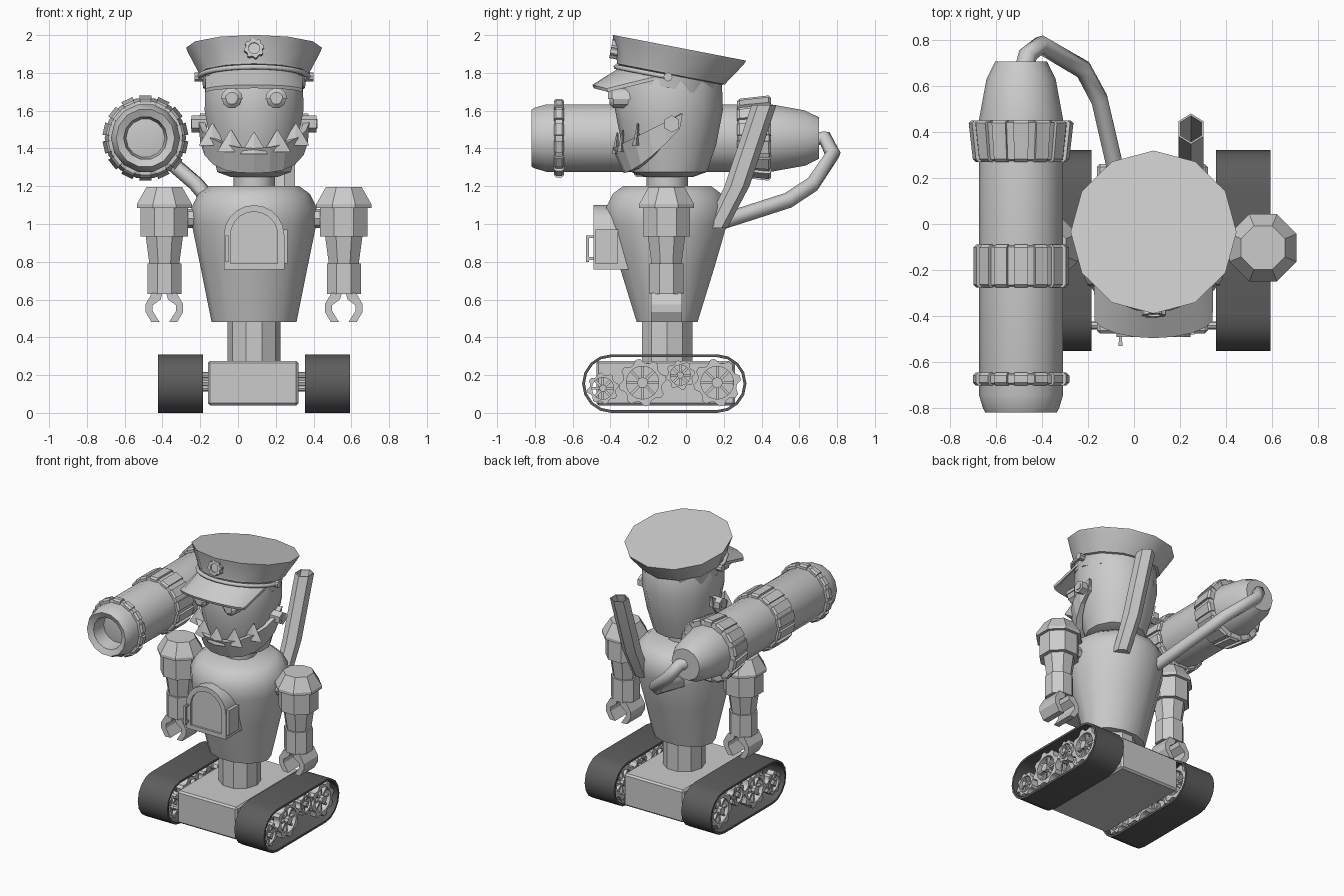
import bpy, bmesh, math
from mathutils import Vector
from math import sin, cos, pi, radians

if "Cube" in bpy.data.objects:
    bpy.data.objects.remove(bpy.data.objects["Cube"])

CX, CY = 0.085, -0.1          # body axis


def loft(name, rings, cap=True, loop=False, smooth=35):
    """Skin a list of equal-length point rings."""
    bm = bmesh.new()
    vs = [[bm.verts.new(p) for p in r] for r in rings]
    n = len(vs[0])
    for k in range(len(vs) if loop else len(vs) - 1):
        a, b = vs[k], vs[(k + 1) % len(vs)]
        for i in range(n):
            bm.faces.new((a[i], a[(i + 1) % n], b[(i + 1) % n], b[i]))
    if cap and not loop:
        bm.faces.new(vs[0])
        bm.faces.new(vs[-1])
    bmesh.ops.recalc_face_normals(bm, faces=bm.faces)
    me = bpy.data.meshes.new(name)
    bm.to_mesh(me)
    bm.free()
    ob = bpy.data.objects.new(name, me)
    bpy.context.collection.objects.link(ob)
    if smooth:
        bpy.ops.object.select_all(action='DESELECT')
        ob.select_set(True)
        bpy.context.view_layer.objects.active = ob
        bpy.ops.object.shade_smooth_by_angle(angle=radians(smooth))
    return ob


def ring(c, r1, r2, n, axis='z', rot=0.0):
    pts = []
    for i in range(n):
        t = rot + 2 * pi * i / n
        a, b = r1 * cos(t), r2 * sin(t)
        d = {'x': (0, a, b), 'y': (a, 0, b), 'z': (a, b, 0)}[axis]
        pts.append(Vector(c) + Vector(d))
    return pts


def box(name, x0, x1, y0, y1, z0, z1):
    return loft(name, [[(x0, y0, z), (x1, y0, z), (x1, y1, z), (x0, y1, z)] for z in (z0, z1)], smooth=0)


def rod(name, a, b, r, n, axis, rot=0.0):
    return loft(name, [ring(a, r, r, n, axis, rot), ring(b, r, r, n, axis, rot)])


def hose(name, pts, r):
    cu = bpy.data.curves.new(name, 'CURVE')
    cu.dimensions, cu.bevel_depth, cu.bevel_resolution, cu.use_fill_caps = '3D', r, 1, True
    sp = cu.splines.new('POLY')
    sp.points.add(len(pts) - 1)
    for p, q in zip(sp.points, pts):
        p.co = (*q, 1)
    ob = bpy.data.objects.new(name, cu)
    bpy.context.collection.objects.link(ob)
    return ob


def gear(name, c, r, half, axis='x', teeth=10, hole=0.82):
    """Toothed annulus around an axis."""
    d = Vector((half, 0, 0) if axis == 'x' else (0, half, 0))

    def outline(f, s, toothed):
        pts = []
        for i in range(teeth * 4):
            t = 2 * pi * (i + 0.5) / (teeth * 4)
            q = r * (f if not toothed or i % 4 > 1 else f * 1.2)
            o = (0, q * cos(t), q * sin(t)) if axis == 'x' else (q * cos(t), 0, q * sin(t))
            pts.append(Vector(c) + Vector(o) + d * s)
        return pts
    return loft(name, [outline(1, -1, 1), outline(1, 1, 1), outline(hole, 1, 0), outline(hole, -1, 0)], loop=True)


# Tracks, wheels and axles
dark = bpy.data.materials.new("track_rubber")
dark.diffuse_color = (0.11, 0.11, 0.11, 1)
dark.use_nodes = True
dark.node_tree.nodes["Principled BSDF"].inputs["Base Color"].default_value = dark.diffuse_color
WHEELS = [(-0.23, 0.16, 0.105), (0.165, 0.16, 0.105), (-0.03, 0.2, 0.065), (-0.44, 0.13, 0.07)]


def belt(x, r):
    pts = []
    for yc, a0 in ((0.165, -90), (-0.395, 90)):
        for i in range(9):
            t = radians(a0 + 22.5 * i)
            pts.append((x, yc + r * cos(t), 0.155 + r * sin(t)))
    return pts


for s in (-1, 1):
    x0, x1 = CX + s * 0.27, CX + s * 0.508
    tr = loft("track_belt", [belt(x0, 0.155), belt(x1, 0.155), belt(x1, 0.14), belt(x0, 0.14)], loop=True)
    tr.data.materials.append(dark)
    for y, z, r in WHEELS:
        for off in (0.32, 0.46):
            xc = CX + s * off
            gear("track_wheel", (xc, y, z), r, 0.025, teeth=8)
            rod("wheel_hub", (xc - 0.035, y, z), (xc + 0.035, y, z), r * 0.28, 8, 'x')
            for k in range(4):
                t = k * pi / 4
                e, w = Vector((0, cos(t), sin(t))) * r * 0.86, Vector((0, -sin(t), cos(t))) * 0.007
                c = Vector((xc, y, z))
                loft("wheel_spoke", [[c + q + e * m + w * n for m, n in ((-1, -1), (1, -1), (1, 1), (-1, 1))]
                                     for q in (Vector((-0.012, 0, 0)), Vector((0.012, 0, 0)))], smooth=0)
for y, z, r in WHEELS:
    rod("axle", (CX - 0.48, y, z), (CX + 0.48, y, z), 0.017, 8, 'x')

# Chassis, waist, torso, neck
ch = box("chassis", -0.16, 0.32, -0.475, 0.26, 0.04, 0.275)
ch.modifiers.new("bevel", 'BEVEL').width = 0.012
rod("waist", (CX, CY, 0.26), (CX, CY, 0.5), 0.14, 10, 'z')
TORSO = [(0.48, .225, .165), (0.78, .285, .26), (1.0, .33, .325), (1.09, .33, .33), (1.16, .295, .295), (1.2, .24, .24)]
loft("torso", [ring((CX, CY, z), a, b, 14, 'z') for z, a, b in TORSO], smooth=50)
rod("neck", (CX, CY, 1.18), (CX, CY, 1.3), 0.11, 12, 'z')


# Arched chest door with handle and hinge
def arch(hw, z0, z1, y):
    return [(CX - hw, y, z0), (CX + hw, y, z0)] + [
        (CX + hw * cos(pi * i / 10), y, z1 - hw * (1 - sin(pi * i / 10))) for i in range(11)]


loft("chest_door", [arch(.16, .76, 1.1, -.3), arch(.16, .76, 1.1, -.49), arch(.125, .79, 1.065, -.49),
                    arch(.125, .79, 1.065, -.475)])
box("door_hinge", .24, .262, -.48, -.36, .79, .97)
box("door_handle", -.067, -.05, -.53, -.513, .8, .94)
for z in (.81, .925):
    box("handle_post", -.065, -.052, -.52, -.47, z, z + .014)

# Arms
for s in (-1, 1):
    ax = CX + s * 0.475
    k = 1 / cos(pi / 8)

    def arm(name, prof):
        loft(name, [ring((ax, CY - .003, z), h * k, h * k, 8, 'z', pi / 8) for z, h in prof], smooth=0)
    arm("shoulder", [(.935, .125), (1.085, .125), (1.085, .146), (1.105, .146), (1.195, .095)])
    arm("upper_arm", [(.78, .078), (.945, .1)])
    arm("forearm", [(.63, .09), (.79, .09)])
    rod("shoulder_joint", (CX + s * .25, CY, 1.03), (CX + s * .38, CY, 1.03), .05, 8, 'x')
    claw = [(.01, .635), (.065, .635), (.1, .575), (.1, .535), (.068, .48), (.025, .48), (.062, .54), (.062, .57), (.02, .6)]
    for f in (-1, 1):
        loft("claw_finger", [[(ax + f * a, y, z) for a, z in claw] for y in (-.185, -.02)], smooth=0)

# Head and eyes
HEAD = [(1.25, .13, .13), (1.275, .2, .2), (1.42, .235, .25), (1.6, .268, .285), (1.76, .266, .28), (1.84, .24, .24)]
loft("head", [ring((CX, -.09, z), a, b, 14, 'z', pi / 2) for z, a, b in HEAD], smooth=50)
for s in (-1, 1):
    ex, ez = CX + s * .118, 1.663
    loft("eye", [ring((ex, y, ez), r, r, 10, 'y') for y, r in ((-.28, .052), (-.385, .052), (-.405, .03))])
    loft("eyelid", [[(ex + r * cos(pi * i / 6), y, ez + r * sin(pi * i / 6)) for i in range(7)]
                    for y, r in ((-.28, .058), (-.392, .058), (-.412, .035))])

# Jaw wrapping the face, teeth, hinge bolts
jaw = []
for i in range(13):
    t = radians(-104 + 208 * i / 12)
    u = (1 - cos(t)) / (1 - cos(radians(104)))

    def P(rx, ry, z):
        return (CX + rx * sin(t), -.09 - ry * cos(t), z)
    zt, zb = 1.40 + .185 * u, 1.27 + .235 * u ** 1.4
    jaw.append([P(.295, .3, zt), P(.27 + .02 * u, .24, zb), P(.225 + .035 * u, .19, zb + .01), P(.262, .26, zt)])
loft("jaw", jaw, smooth=0)
for i in range(5):
    t = radians(-52 + 26 * i)
    c = Vector((CX + .28 * sin(t), -.09 - .283 * cos(t), 1.37 + .12 * (1 - cos(t))))
    loft("tooth", [ring(c, .072, .02, 4, 'z', 0),
                   ring(c + Vector((0, .01, .115)), .004, .004, 4, 'z', 0)], smooth=0).name = "tooth"
for s in (-1, 1):
    rod("jaw_bolt", (CX + s * .25, -.075, 1.53), (CX + s * .33, -.075, 1.53), .045, 6, 'x', pi / 6)
    rod("bolt_end", (CX + s * .28, -.075, 1.53), (CX + s * .335, -.075, 1.53), .025, 8, 'x')

# Tilted peaked cap: crown, cord, badge
CROWN = [(-.22, .27, -.02), (-.15, .278, -.02), (-.145, .292, -.018), (-.13, .297, -.015), (-.025, .35, 0), (0, .36, 0)]
cap = [loft("cap_crown", [ring((0, dy, z), r, r, 12) for z, r, dy in CROWN])]
cap.append(hose("cap_cord", [(.29 * sin(radians(a)), -.02 - .29 * cos(radians(a)), -.163)
                             for a in range(-90, 91, 15)], .014))
cap.append(gear("cap_badge", (0, -.335, -.07), .045, .02, 'y', 8, .65))
cap.append(rod("badge_disc", (0, -.31, -.07), (0, -.345, -.07), .032, 10, 'y'))
for s in (-1, 1):
    cap.append(rod("cord_button", (s * .27, -.03, -.163), (s * .315, -.03, -.163), .024, 8, 'x'))
for ob in cap:
    ob.location, ob.rotation_euler = (CX, -.035, 1.933), (radians(-10.9), 0, 0)

# Cap visor
visor = []
for i in range(9):
    t = radians(-78 + 156 * i / 8)
    yi = -.085 - .265 * cos(t)
    a = Vector((CX + .265 * sin(t), yi, 1.775 - .2 * (yi + .085)))
    b = Vector((CX + .262 * sin(t), -.4 - .095 * cos(t), 1.712 + .025 * cos(t)))
    d = Vector((0, .006, -.018))
    visor.append([a, b, b + d, a + d])
loft("cap_visor", visor, smooth=30)

# Shoulder cannon with recessed muzzle and staved rings
GX, GZ = -.49, 1.455
GUN = [(-.68, .1), (-.8, .115), (-.818, .155), (-.8, .165), (-.74, .183), (.45, .183), (.63, .15), (.705, .112)]
loft("cannon_barrel", [ring((GX, y, GZ), r, r, 14, 'y') for y, r in GUN])


def staves(name, y0, y1, ra, rb, n=14):
    loft(name + "_band", [ring((GX, y, GZ), r, r, n, 'y') for y, r in
                          ((y0, .175), (y0 + .01, ra - .012), (y1 - .01, rb - .012), (y1, .175))])
    for i in range(n):
        t, w = 2 * pi * (i + .5) / n, .36 * 2 * pi / n
        loft(name + "_stave", [[(GX + r * cos(t + k), y, GZ + r * sin(t + k))
                                for k, r in ((-w, .17), (w, .17), (w * .9, R), (-w * .9, R))]
                               for y, R in ((y0, ra - .012), (y0 + .012, ra), (y1 - .012, rb), (y1, rb - .012))], smooth=0)


staves("muzzle_ring", -.7, -.645, .21, .21)
staves("middle_ring", -.275, -.09, .208, .208)
staves("rear_ring", .27, .45, .21, .228)

# Feed hose and exhaust pipe
hose("cannon_hose", [(-.49, .62, 1.45), (-.46, .735, 1.455), (-.405, .778, 1.37), (-.22, .67, 1.21),
                     (-.15, .54, 1.125), (-.06, .15, 1.0)], .042)


def pipe_ring(y, z, f):
    return ring((.247, y, z), .062 * f, .066 * f, 6, 'z', pi / 2)


loft("exhaust_pipe", [pipe_ring(.16, .98, .9), pipe_ring(.27, 1.2, 1), pipe_ring(.413, 1.63, 1),
                      pipe_ring(.413, 1.63, .86), pipe_ring(.27, 1.2, .86)])
